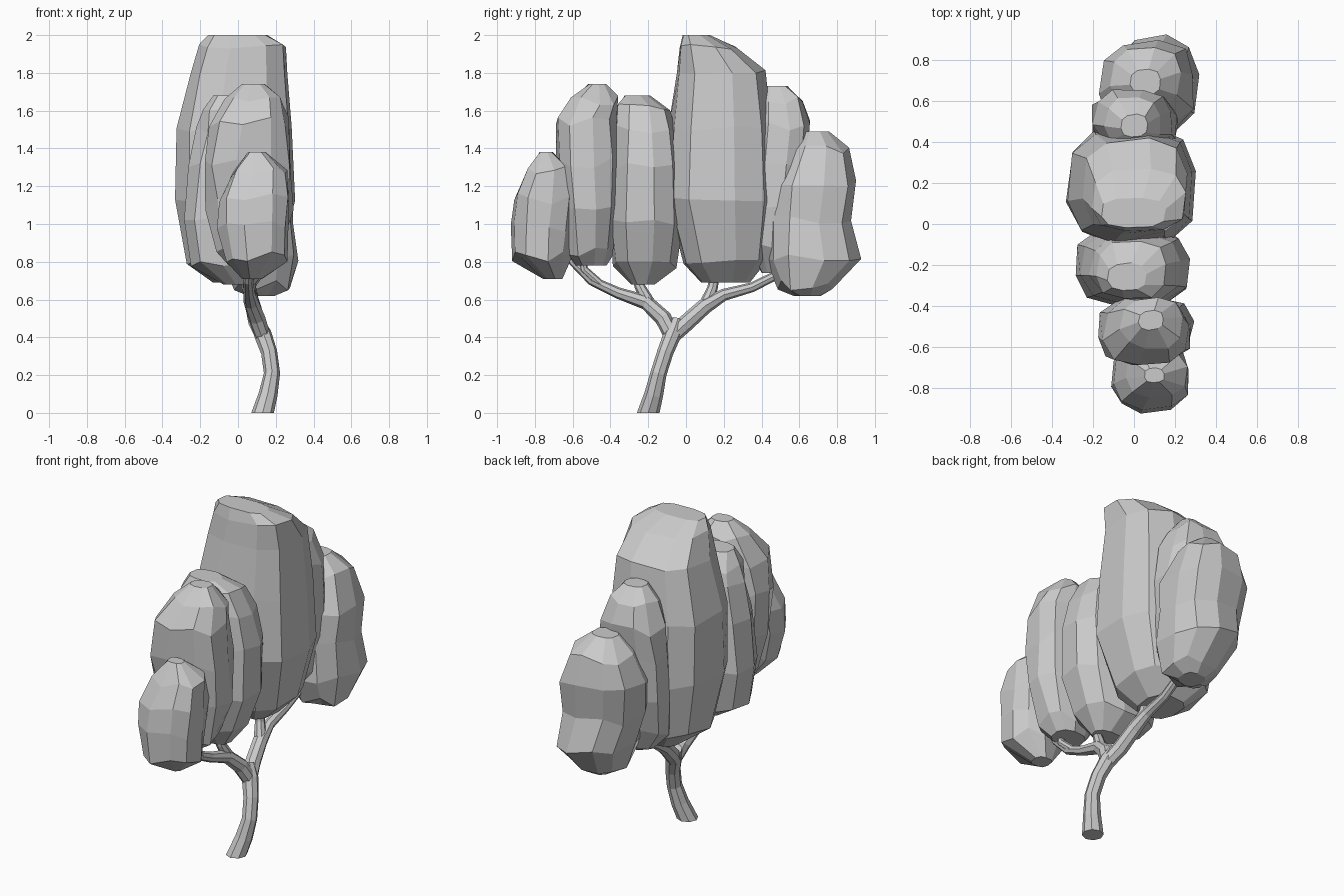
import bpy, bmesh, math, random
from mathutils import Vector

random.seed(7)


def loft(name, rings):
    """Skin a stack of equal-length vertex rings and close both ends."""
    bm = bmesh.new()
    vr = [[bm.verts.new(p) for p in ring] for ring in rings]
    n = len(vr[0])
    for a, b in zip(vr, vr[1:]):
        for i in range(n):
            j = (i + 1) % n
            bm.faces.new((a[i], a[j], b[j], b[i]))
    bm.faces.new(vr[0][::-1])
    bm.faces.new(vr[-1])
    bmesh.ops.recalc_face_normals(bm, faces=bm.faces)
    me = bpy.data.meshes.new(name)
    bm.to_mesh(me)
    bm.free()
    ob = bpy.data.objects.new(name, me)
    bpy.context.collection.objects.link(ob)
    return ob


def limb(name, pts, sides=8):
    """Tapered tube through (x, y, z, radius) points."""
    rings = []
    for k, (x, y, z, r) in enumerate(pts):
        a = Vector(pts[max(k - 1, 0)][:3])
        b = Vector(pts[min(k + 1, len(pts) - 1)][:3])
        t = Vector((0, 0, 1)) if z == 0 else (b - a).normalized()
        u = Vector((1, 0, 0))
        u = (u - t * u.dot(t)).normalized()
        v = t.cross(u)
        rings.append([Vector((x, y, z)) + (u * math.cos(w) + v * math.sin(w)) * r
                      for w in (math.tau * i / sides for i in range(sides))])
    return loft(name, rings)


def foliage(name, levels, lump, sides=10, power=0.8):
    """Faceted leaf clump from (z, y0, y1, x0, x1) levels."""
    rings = []
    for k, (z, y0, y1, x0, x1) in enumerate(levels):
        end = k in (0, len(levels) - 1)
        ring = []
        for i in range(sides):
            w = math.tau * i / sides + 0.15
            c, s = math.cos(w), math.sin(w)
            f = 1.03 - random.random() * lump
            dx = math.copysign(abs(c) ** power, c) * (x1 - x0) / 2 * f
            dy = math.copysign(abs(s) ** power, s) * (y1 - y0) / 2 * f
            dz = 0 if end else random.uniform(-1, 1) * lump * 0.25
            ring.append(((x0 + x1) / 2 + dx, (y0 + y1) / 2 + dy, z + dz))
        rings.append(ring)
    return loft(name, rings)


# Trunk and forked branches
limb("trunk", [(.13, -.2, 0, .06), (.16, -.17, .1, .05), (.18, -.145, .21, .043),
               (.165, -.11, .32, .043), (.13, -.07, .42, .047), (.1, -.045, .49, .035)])
limb("front_branch", [(.13, -.075, .41, .042), (.1, -.12, .5, .045), (.07, -.21, .585, .04),
                      (.06, -.36, .635, .03), (.055, -.5, .7, .025), (.06, -.6, .8, .022),
                      (.07, -.64, .92, .015)])
limb("front_loop_twig", [(.06, -.44, .67, .022), (.07, -.54, .76, .022), (.08, -.56, .9, .015)])
limb("front_twig", [(.075, -.19, .57, .035), (.055, -.245, .67, .028), (.04, -.29, .82, .02)])
limb("back_branch", [(.13, -.07, .41, .042), (.1, 0, .475, .045), (.08, .1, .565, .042),
                     (.07, .2, .625, .032), (.07, .35, .665, .026), (.08, .5, .74, .024),
                     (.09, .6, .85, .018)])
limb("back_twig", [(.08, .1, .56, .038), (.05, .14, .66, .028), (.03, .17, .82, .022)])

# Leaf clumps, front to back
foliage("foliage_front", [
    (.71, -.76, -.65, .02, .13), (.83, -.92, -.61, -.08, .26), (.99, -.93, -.59, -.12, .28),
    (1.13, -.92, -.57, -.12, .29), (1.27, -.85, -.6, -.04, .26),
    (1.38, -.78, -.7, .05, .15)], .14)
foliage("foliage_second", [
    (.78, -.59, -.42, -.05, .15), (.86, -.63, -.38, -.12, .23), (1.1, -.66, -.36, -.18, .29),
    (1.32, -.69, -.35, -.2, .3), (1.53, -.71, -.35, -.15, .29), (1.65, -.62, -.35, -.07, .24),
    (1.74, -.52, -.42, .02, .15)], .14)
foliage("foliage_third", [
    (.68, -.29, -.16, -.08, .1), (.78, -.39, -.04, -.25, .2), (1.02, -.41, -.01, -.3, .28),
    (1.3, -.4, -.02, -.27, .29), (1.5, -.38, -.05, -.22, .24), (1.61, -.37, -.08, -.19, .17),
    (1.68, -.33, -.19, -.13, .06)], .1)
foliage("foliage_crown", [
    (.69, .08, .34, -.13, .1), (.8, -.01, .43, -.27, .22), (1.13, -.11, .48, -.33, .31),
    (1.5, -.09, .46, -.32, .29), (1.8, -.05, .42, -.25, .26), (1.94, -.04, .27, -.21, .25),
    (2.0, -.02, .13, -.16, .16)], .06, power=.72)
foliage("foliage_fifth", [
    (.74, .4, .52, -.1, .1), (.86, .34, .57, -.2, .2), (1.1, .33, .63, -.22, .23),
    (1.32, .35, .65, -.22, .22), (1.52, .37, .67, -.2, .2), (1.66, .38, .63, -.15, .14),
    (1.73, .42, .54, -.07, .07)], .13)
foliage("foliage_back", [
    (.62, .57, .72, .05, .2), (.67, .48, .79, -.02, .28), (.83, .42, .93, -.1, .32),
    (1.02, .44, .88, -.15, .31), (1.22, .46, .91, -.18, .31), (1.4, .55, .87, -.12, .24),
    (1.49, .63, .76, -.02, .13)], .12)
